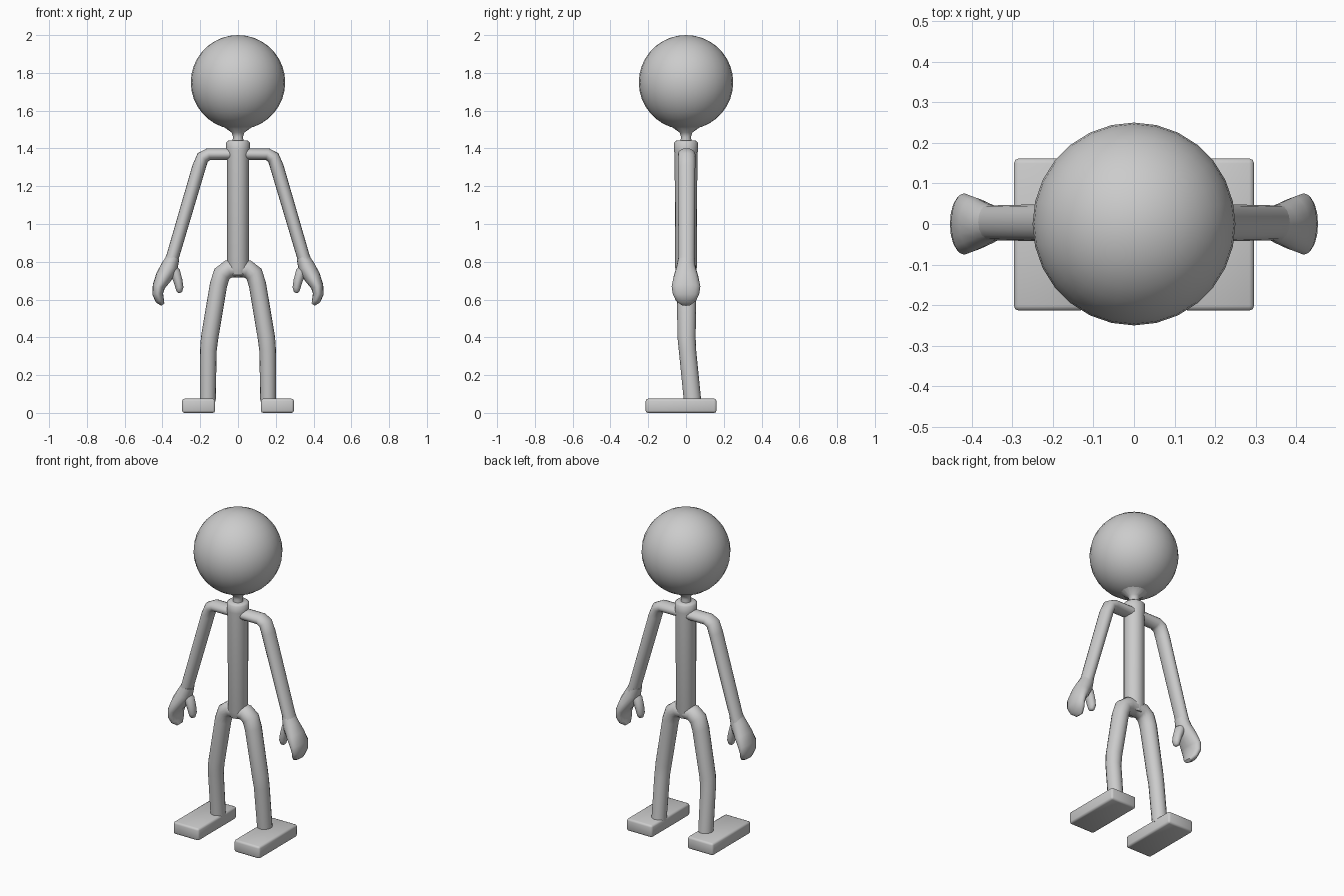
import bpy, bmesh, math
from mathutils import Vector

if "Cube" in bpy.data.objects:
    bpy.data.objects.remove(bpy.data.objects["Cube"])

grey = bpy.data.materials.new("plain_grey")
grey.diffuse_color = (0.6, 0.6, 0.6, 1)
grey.use_nodes = True
grey.node_tree.nodes["Principled BSDF"].inputs["Base Color"].default_value = grey.diffuse_color


def finish(name, bm, angle=50):
    bmesh.ops.recalc_face_normals(bm, faces=bm.faces)
    me = bpy.data.meshes.new(name)
    bm.to_mesh(me)
    bm.free()
    me.materials.append(grey)
    ob = bpy.data.objects.new(name, me)
    bpy.context.collection.objects.link(ob)
    bpy.ops.object.select_all(action='DESELECT')
    ob.select_set(True)
    bpy.context.view_layer.objects.active = ob
    bpy.ops.object.shade_smooth_by_angle(angle=math.radians(angle))
    return ob


def tube(name, path, side=1, n=16):
    """Oval tube along points (x, y, z, radius across, radius in y)."""
    bm = bmesh.new()
    pts = [Vector((side * p[0], p[1], p[2])) for p in path]
    rings = []
    for i, p in enumerate(pts):
        a = (p - pts[i - 1]) if i else pts[1] - p
        b = (pts[i + 1] - p) if i < len(pts) - 1 else a
        a, b = a.normalized(), b.normalized()
        t = (a + b).normalized()
        across = Vector((0, 1, 0)).cross(t).normalized()
        miter = 1 / max(t.dot(b), 0.7)
        ra, ry = path[i][3] * miter, path[i][4]
        rings.append([bm.verts.new(p + across * ra * math.cos(k * math.tau / n)
                      + Vector((0, ry * math.sin(k * math.tau / n), 0))) for k in range(n)])
    for r, s in zip(rings, rings[1:]):
        for k in range(n):
            bm.faces.new((r[k], r[(k + 1) % n], s[(k + 1) % n], s[k]))
    bm.faces.new(rings[0])
    bm.faces.new(rings[-1])
    return finish(name, bm)


# Head
bm = bmesh.new()
bmesh.ops.create_uvsphere(bm, u_segments=28, v_segments=18, radius=0.25)
bmesh.ops.translate(bm, verts=bm.verts, vec=(0, 0, 1.75))
finish("head", bm)

# Neck flaring into the head, and torso with a slight collar
tube("neck", [(0, 0, 1.42, .034, .034), (0, 0, 1.46, .026, .026),
              (0, 0, 1.485, .034, .034), (0, 0, 1.52, .085, .085)])
tube("torso", [(0, 0, 0.73, .045, .045), (0, 0, 0.77, .058, .058),
               (0, 0, 1.36, .058, .06), (0, 0, 1.39, .063, .063),
               (0, 0, 1.432, .063, .063), (0, 0, 1.442, .052, .052)])

for side, label in ((-1, "right"), (1, "left")):
    # Arm: level shoulder, then slanting down to the wrist
    tube(label + "_arm", [(0, .003, 1.37, .031, .046), (.155, .003, 1.37, .031, .046),
                          (.187, .003, 1.352, .033, .046), (.207, .003, 1.30, .036, .046),
                          (.345, .003, .83, .034, .043), (.36, .002, .79, .034, .045)], side)
    # Mitten hand curling inward
    tube(label + "_hand", [(.343, .002, .825, .034, .042), (.362, 0, .775, .045, .05),
                           (.393, 0, .72, .044, .066), (.419, 0, .67, .033, .076),
                           (.425, 0, .63, .028, .070), (.414, 0, .595, .023, .054),
                           (.398, 0, .573, .010, .026)], side)
    # Thumb
    tube(label + "_thumb", [(.36, 0, .775, .024, .03), (.333, 0, .745, .028, .032),
                            (.318, 0, .70, .024, .030), (.310, 0, .663, .021, .027),
                            (.311, 0, .642, .015, .018), (.312, 0, .635, .006, .008)], side)
    # Leg: hip bend, knee, ankle
    tube(label + "_leg", [(0, .003, .762, .044, .05), (.05, .003, .762, .046, .052),
                          (.085, .003, .735, .046, .052), (.103, .003, .68, .046, .052),
                          (.150, .003, .40, .046, .048), (.157, .008, .33, .044, .046),
                          (.160, .035, .06, .042, .046)], side)
    # Foot block with softened edges
    bm = bmesh.new()
    bmesh.ops.create_cube(bm, size=1)
    bmesh.ops.scale(bm, verts=bm.verts, vec=(.175, .375, .075))
    bmesh.ops.translate(bm, verts=bm.verts, vec=(side * .2085, -.026, .0375))
    bmesh.ops.bevel(bm, geom=bm.edges[:], offset=.012, segments=2, profile=.5,
                    affect='EDGES')
    finish(label + "_foot", bm)
